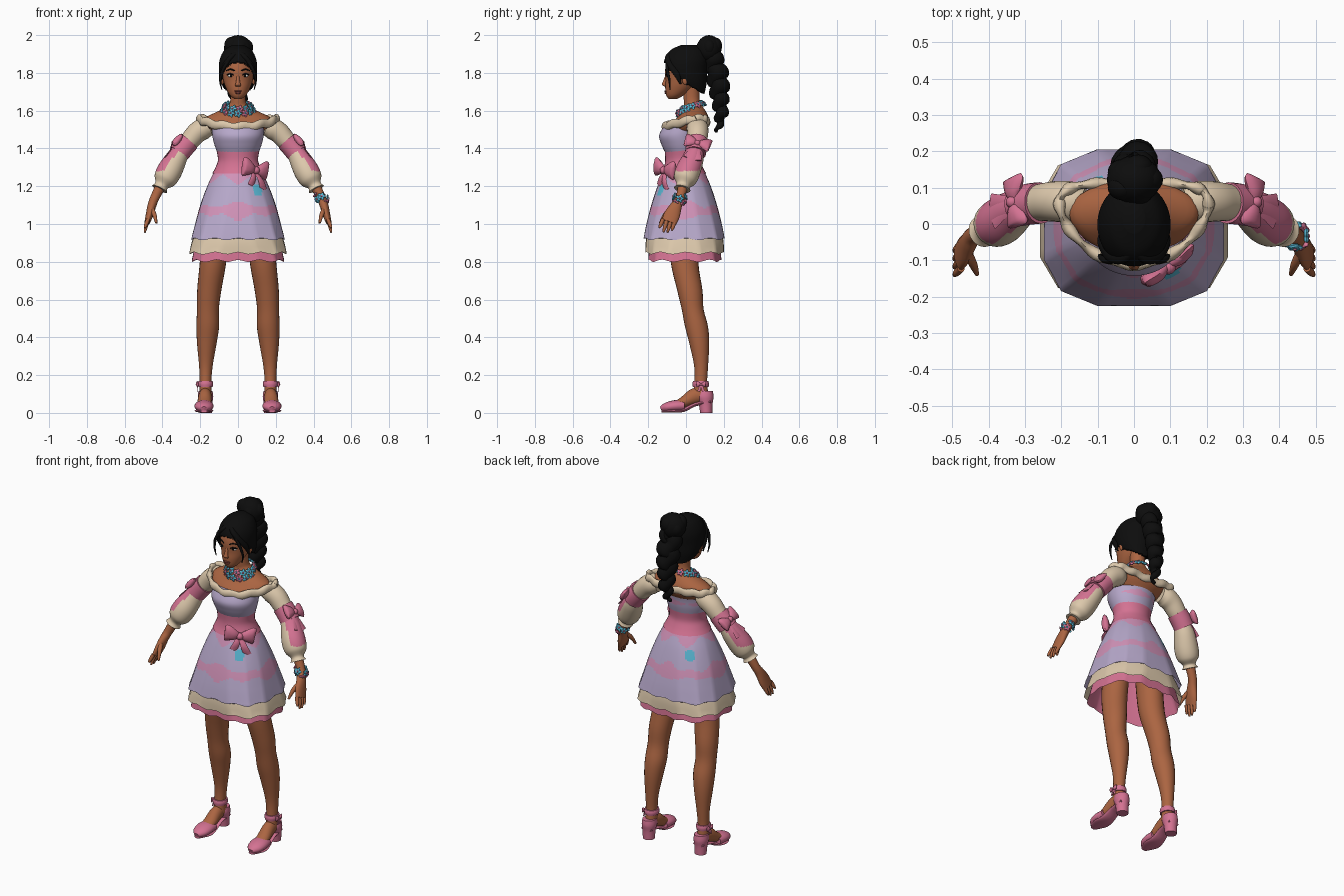
import bpy, bmesh, math
from math import sin, cos, pi
from mathutils import Vector, Matrix

if "Cube" in bpy.data.objects:
    bpy.data.objects.remove(bpy.data.objects["Cube"])


def material(name, *rgb):
    m = bpy.data.materials.new(name)
    m.use_nodes = True
    m.diffuse_color = (*rgb, 1)
    m.node_tree.nodes["Principled BSDF"].inputs["Base Color"].default_value = (*rgb, 1)
    return m


SKIN = material("warm brown skin", .41, .13, .054)
HAIR = material("black hair", .004, .004, .004)
LILAC = material("lilac cloth", .47, .39, .59)
PINK = material("rose pink cloth", .66, .17, .29)
ROSY = material("pale rose print", .64, .29, .48)
CREAM = material("cream cloth", .72, .58, .41)
TEAL = material("turquoise", .10, .48, .66)
LIPS = material("dark lips", .25, .06, .045)
WHITE = material("eye white", .75, .72, .68)
parts = []


def finish(name, bm, mats):
    mesh = bpy.data.meshes.new(name)
    bm.to_mesh(mesh)
    bm.free()
    for m in mats:
        mesh.materials.append(m)
    ob = bpy.data.objects.new(name, mesh)
    bpy.context.collection.objects.link(ob)
    parts.append(ob)
    return ob


def spline(st, n):
    """Catmull-Rom through the stations, n steps per span."""
    out = []
    for i in range(len(st) - 1):
        p, q, r, s = st[max(i - 1, 0)], st[i], st[i + 1], st[min(i + 2, len(st) - 1)]
        for k in range(n):
            t = k / n
            out.append([b + .5 * t * (c - a + t * (2*a - 5*b + 4*c - d + t * (3 * (b - c) + d - a)))
                        for a, b, c, d in zip(p, q, r, s)])
    return out + [list(st[-1])]


def circle(t, f):
    return cos(t), sin(t)


def loft(name, stations, *mats, seg=20, steps=4, ref=(1, 0, 0), flat=False,
         cap=True, keep=None, rule=None, shape=circle):
    """Skin ellipses (x, y, z, a, b) along a path; flat keeps them horizontal."""
    rows = spline([s if len(s) == 5 else (*s, s[-1]) for s in stations], steps)
    pts = [Vector(r[:3]) for r in rows]
    bm, rings = bmesh.new(), []
    for i, r in enumerate(rows):
        u, v = Vector((1, 0, 0)), Vector((0, 1, 0))
        if not flat:
            t = (pts[min(i + 1, len(pts) - 1)] - pts[max(i - 1, 0)]).normalized()
            u = (Vector(ref) - t * t.dot(Vector(ref))).normalized()
            v = t.cross(u)
        ring = []
        for j in range(seg):
            c, s = shape(2 * pi * j / seg, i / (len(rows) - 1))
            ring.append(bm.verts.new(pts[i] + u * c * max(r[3], .001) + v * s * max(r[4], .001)))
        rings.append(ring)
    for a, b in zip(rings, rings[1:]):
        for j in range(seg):
            k = (j + 1) % seg
            bm.faces.new((a[j], a[k], b[k], b[j]))
    if cap:
        bm.faces.new(rings[0])
        bm.faces.new(rings[-1])
    bmesh.ops.recalc_face_normals(bm, faces=bm.faces)
    for f in list(bm.faces):
        c = f.calc_center_median()
        if rule:
            f.material_index = rule(c)
        if keep and not keep(c):
            bm.faces.remove(f)
    return finish(name, bm, mats)


def ball(name, c, r, mat):
    bm = bmesh.new()
    m = Matrix.Translation(c) @ Matrix.Diagonal((*r, 1))
    bmesh.ops.create_uvsphere(bm, u_segments=20, v_segments=12, radius=1, matrix=m)
    return finish(name, bm, [mat])


def flowers(name, spots, center, r):
    """Domed five-petal blossoms facing away from center, every third one pink."""
    bm, seg = bmesh.new(), 30
    for i, p in enumerate(map(Vector, spots)):
        turn = (p - Vector(center)).to_track_quat('Z', 'Y')
        first = len(bm.faces)
        rings = []
        for size, lobe, height in ((.7, .2, -.3), (1, .22, 0), (.8, .2, .28), (.3, 0, .3), (.2, 0, .5)):
            rings.append([bm.verts.new(p + turn @ Vector((cos(t), sin(t), 0)) * r * size * (1 + lobe * cos(5 * t))
                          + turn @ Vector((0, 0, r * height))) for t in (2 * pi * j / seg for j in range(seg))])
        for k, (a, b) in enumerate(zip(rings, rings[1:])):
            for j in range(seg):
                n = (j + 1) % seg
                bm.faces.new((a[j], a[n], b[n], b[j])).material_index = (i % 3 == 1) ^ (k == 3)
        bm.faces.new(rings[-1]).material_index = i % 3 != 1
        bm.faces.new(rings[0][::-1]).material_index = i % 3 == 1
    finish(name, bm, [TEAL, PINK])


def bow(name, c, u, v, size, tails, width):
    c, u, v = Vector(c), Vector(u).normalized(), Vector(v).normalized()
    n = u.cross(v)
    at = lambda i, j, k, a, b: (*(c + (u * i + v * j + n * k) * size), a * size, b * size)
    for s, side in ((1, "a"), (-1, "b")):
        loft(name + "_loop_" + side, [at(0, 0, 0, .15, .12), at(.4*s, .05, .05, .4, .25),
             at(.85*s, .1, 0, .6, .24), at(s, .1, 0, .5, .08)], PINK, seg=10, ref=v)
    for i, (dx, dy, dn) in enumerate(tails):
        loft(f"{name}_tail_{i}", [at(0, 0, -.1, width*.5, .06), at(dx*.5, dy*.5, dn, width*.8, .06),
             at(dx, dy, dn, width, .06)], PINK, seg=8, ref=u)
    ball(name + "_knot", c + n * size * .1, [size * .24] * 3, PINK)


# Head and face
loft("head", [(0, -.07, 1.662, .02, .022), (0, -.058, 1.682, .043, .047), (0, -.035, 1.72, .064, .075),
     (0, -.02, 1.76, .077, .088), (0, -.01, 1.82, .085, .1), (0, 0, 1.88, .075, .09),
     (0, 0, 1.92, .04, .05)], SKIN, seg=32, flat=True)
loft("nose", [(0, -.1, 1.79, .008), (0, -.112, 1.755, .01), (0, -.116, 1.737, .015, .011),
     (0, -.108, 1.728, .012, .006)], SKIN, flat=True)
ball("upper_lip", (0, -.107, 1.703), (.021, .007, .005), LIPS)
ball("lower_lip", (0, -.105, 1.694), (.017, .008, .006), LIPS)
for s, side in ((1, "left"), (-1, "right")):
    ball(side + "_eye", (s * .038, -.093, 1.785), (.017, .009, .008), WHITE)
    ball(side + "_iris", (s * .037, -.1, 1.785), (.007, .004, .007), HAIR)
    loft(side + "_lash", [(s * .02, -.103, 1.787, .003), (s * .038, -.103, 1.795, .004),
         (s * .058, -.09, 1.79, .003)], HAIR, seg=8)
    loft(side + "_brow", [(s * .016, -.107, 1.811, .003), (s * .04, -.101, 1.819, .004),
         (s * .063, -.084, 1.812, .002)], HAIR, seg=8, ref=(0, 0, 1))
    ball(side + "_ear", (s * .083, -.005, 1.765), (.01, .016, .028), SKIN)

# Hair: cap, swept bangs, bun and wavy ponytail
hair = loft("hair_cap", [(0, .045, 1.685, .06, .052), (0, .02, 1.75, .09, .09), (0, 0, 1.81, .1, .112),
            (0, 0, 1.87, .097, .114), (0, .008, 1.92, .072, .09), (0, .015, 1.948, .03, .04)],
            HAIR, seg=64, steps=10, flat=True,
            keep=lambda c: c.z > 1.74 - c.y * (1 if c.y < 0 else .5))
shell = hair.modifiers.new("thickness", 'SOLIDIFY')
shell.thickness, shell.offset = .022, -1
for s, side in ((1, "left"), (-1, "right")):
    loft(side + "_bangs", [(0, -.07, 1.91, .012), (s*.034, -.093, 1.885, .017, .014), (s*.068, -.084, 1.845, .018, .013),
         (s*.09, -.05, 1.795, .016, .01), (s*.093, -.028, 1.74, .004)], HAIR, ref=(0, 1, 0))
    loft(side + "_loose_strand", [(s*.045, -.1, 1.87, .008), (s*.078, -.1, 1.82, .009),
         (s*.094, -.088, 1.76, .006), (s*.085, -.085, 1.71, .002)], HAIR, seg=8)
ball("hair_bun", (0, .122, 1.927), (.075, .066, .073), HAIR)
for i in range(5):
    t = i * pi * .4
    ball("bun_curl", (.04 * cos(t), .122 + .035 * sin(t), 1.935 + .012 * sin(2 * t)), (.04, .036, .045), HAIR)
tail = spline([(0, .14, 1.88, .05), (0, .168, 1.78, .052), (0, .178, 1.68, .042),
               (0, .185, 1.58, .03), (0, .165, 1.49, .008)], 12)
loft("ponytail", [(x + .012 * sin(i * .75), y + .008 * cos(i * .75), z, r * (1 + .16 * sin(i * 1.5)))
     for i, (x, y, z, r) in enumerate(tail)], HAIR, steps=2)

# Neck, shoulders and bodice
loft("neck_and_shoulders", [(0, .03, 1.73, .042, .043), (0, .03, 1.66, .04, .042), (0, .038, 1.625, .055, .048),
     (0, .04, 1.595, .11, .066), (0, .035, 1.56, .175, .085), (0, .015, 1.52, .165, .1),
     (0, 0, 1.48, .12, .09)], SKIN, seg=32, flat=True)
loft("bodice", [(0, -.005, 1.525, .137, .108), (0, -.026, 1.47, .136, .116), (0, -.024, 1.42, .125, .106),
     (0, -.018, 1.37, .106, .088)], LILAC, ROSY, seg=48, steps=8, flat=True,
     rule=lambda c: c.y > .02 and abs(c.z - 1.45) < .018 * abs(sin(18 * c.x + 1)))
loft("waist_sash", [(0, -.018, 1.39, .114, .095), (0, -.018, 1.34, .106, .092), (0, -.014, 1.30, .119, .103),
     (0, -.012, 1.268, .136, .119)], PINK, seg=32, flat=True, cap=False)
ring = [2 * pi * i / 72 for i in range(73)]
loft("neckline_ruffle", [(.205 * cos(t), .112 * sin(t) + .055 * cos(t)**2,
     1.527 + .028 * cos(t)**2 + .012 * sin(t) + .005 * sin(12 * t), .023, .014 + .004 * cos(12 * t))
     for t in ring], CREAM, seg=12, steps=1, ref=(0, 0, 1))


# Layered skirt, round at the waist, spreading to a wavy twelve-sided hem
def panels(t, f):
    step = pi / 6
    k = math.floor(t / step - .5) + .5
    w = t / step - k
    corner = [[math.copysign(abs(g(a * step)) ** .67, g(a * step)) for g in (cos, sin)] for a in (k, k + 1)]
    return [g(t) * (1 - f) + f * (p * (1 - w) + q * w) for p, q, g in zip(*corner, (cos, sin))]


def print_rule(c):
    t = math.atan2(c.y, c.x)
    for x, y in ((.1, -.13), (-.11, .12)):
        if (c.x - x)**2 + (c.y - y)**2 + .6 * (c.z - 1.175)**2 < .028**2:
            return 2
    band = abs(c.z - 1.072 - .006 * sin(9 * t)) < .01 + .03 * abs(cos(2 * t)) + .01 * cos(8 * t)
    return int(band or c.z > 1.235 + .025 * sin(5 * t))


def skirt(name, rows, *mats, **kw):
    ob = loft(name, rows, *mats, seg=96, flat=True, cap=False, shape=panels, **kw)
    for v in ob.data.vertices:
        if v.co.z < rows[-1][2] + .001:
            v.co.z += .006 * cos(12 * math.atan2(v.co.y, v.co.x))


skirt("skirt", [(0, -.012, 1.285, .122, .106), (0, -.01, 1.2, .164, .142), (0, -.01, 1.1, .202, .176),
      (0, -.01, 1.0, .231, .203), (0, -.01, .92, .253, .22)], LILAC, ROSY, TEAL, steps=12, rule=print_rule)
skirt("cream_underskirt", [(0, -.007, 1.05, .19, .165), (0, -.007, .93, .24, .205), (0, -.007, .845, .264, .212)], CREAM)
skirt("pink_petticoat", [(0, -.006, 1.2, .13, .11), (0, -.006, .95, .215, .18), (0, -.006, .805, .25, .198)], PINK)
bow("waist_bow", (.09, -.112, 1.285), (.77, .6, -.15), (.1, 0, 1), .084, [(-.35, -1.0, .15), (.6, -1.15, .3)], .26)

# Limbs, built on both sides
for s, side in ((1, "left"), (-1, "right")):
    Y = (0, 1, 0)
    loft(side + "_upper_sleeve", [(s*.14, .055, 1.515, .045), (s*.175, .06, 1.508, .057), (s*.215, .062, 1.485, .056),
         (s*.25, .06, 1.447, .052), (s*.285, .055, 1.41, .046)], CREAM, ref=Y)
    loft(side + "_sleeve_band", [(s*.258, .058, 1.44, .057), (s*.287, .055, 1.407, .057),
         (s*.312, .05, 1.375, .056)], PINK, ref=Y)
    # Lower puff with a pink panel along its outer side
    loft(side + "_lower_sleeve", [(s*.30, .05, 1.395, .045), (s*.33, .035, 1.34, .058), (s*.363, .01, 1.28, .066),
         (s*.388, -.005, 1.235, .06), (s*.405, -.015, 1.205, .036), (s*.415, -.02, 1.185, .044)], CREAM, PINK,
         ref=Y, seg=32, steps=8, rule=lambda c: c.z > 1.28 and .77 * abs(c.x) + .6 * c.z > 1.075)
    bow(side + "_sleeve_bow", (s*.33, .06, 1.425), (.1, s*.95, -.24*s), (-s*.6, .25, .75), .07,
        [(-.4, -1.5, -.05), (.4, -1.5, -.05)], .34)
    # Forearm, palm and fingers
    loft(side + "_forearm_and_palm", [(s*.40, -.012, 1.22, .029), (s*.44, -.03, 1.14, .024), (s*.455, -.05, 1.10, .03, .023),
         (s*.468, -.073, 1.05, .042, .02), (s*.48, -.09, 1.01, .04, .015)], SKIN, ref=Y)
    for k, low in enumerate((.98, .957, .955, .965)):
        y = -.122 + k * .022
        loft(f"{side}_finger_{k}", [(s*.476, y, 1.025, .011), (s*.488, y - .012, (1.01 + low) / 2, .010),
             (s*.494, y - .02, low, .005)], SKIN, seg=10, ref=Y)
    loft(side + "_thumb", [(s*.46, -.075, 1.085, .014), (s*.443, -.11, 1.05, .012),
         (s*.432, -.138, 1.005, .006)], SKIN, seg=10)
    # Leg and foot
    loft(side + "_leg", [(s*.115, -.01, .98, .07, .08), (s*.132, -.008, .8, .07, .073), (s*.152, .02, .65, .064, .067),
         (s*.159, .035, .55, .058, .058), (s*.16, .055, .46, .06, .061), (s*.165, .07, .37, .052, .053),
         (s*.17, .08, .25, .036, .037), (s*.172, .078, .16, .031, .034), (s*.172, .078, .09, .034, .042)],
         SKIN, seg=24, flat=True)
    loft(side + "_foot", [(s*.172, .11, .09, .028, .03), (s*.174, .05, .09, .034, .042), (s*.177, -.01, .058, .038, .03),
         (s*.18, -.07, .03, .038, .02)], SKIN)
    # Shoe
    loft(side + "_shoe_toe", [(s*.178, -.01, .038, .046, .03), (s*.18, -.06, .036, .051, .031),
         (s*.18, -.105, .029, .042, .025), (s*.18, -.133, .02, .016, .014)], PINK)
    loft(side + "_sole", [(s*.18, -.13, .01, .018, .008), (s*.18, -.07, .011, .049, .01), (s*.178, -.01, .016, .042, .01),
         (s*.174, .05, .045, .036, .01), (s*.172, .13, .06, .034, .01)], PINK)
    loft(side + "_heel", [(s*.172, .107, 0, .033, .032), (s*.172, .104, .05, .036, .037),
         (s*.172, .1, .085, .041, .046), (s*.172, .1, .115, .037, .042)], PINK, flat=True)
    loft(side + "_ankle_strap", [(s*.172, .078, .138, .038, .042), (s*.172, .078, .153, .041, .044),
         (s*.172, .078, .168, .038, .041)], PINK, flat=True)
    bow(side + "_ankle_bow", (s*.215, .08, .15), (0, s, 0), (0, 0, 1), .026, [(-.5, -1.4, 0), (.5, -1.4, 0)], .3)

# Blossom necklace and bracelet
for row, count in ((0, 13), (1, 7)):
    arc = [2 * pi * i / count if row == 0 else pi * (1.1 + .8 * i / (count - 1)) for i in range(count)]
    flowers(f"necklace_row_{row}", [((.076 + .016 * row) * cos(t), .034 + (.06 + .022 * row) * sin(t),
            1.625 + .016 * sin(t) - .024 * row) for t in arc], (0, .03, 1.58), .019)
flowers("left_bracelet", [(.443 + .031 * cos(t), -.033 + .031 * sin(t), 1.135 - .012 * cos(t) + .012 * (-1)**i)
        for i, t in enumerate(2 * pi * k / 8 for k in range(8))], (.443, -.033, 1.135), .019)

# Smooth shading that keeps hard edges
bpy.ops.object.select_all(action='DESELECT')
for ob in parts:
    ob.select_set(True)
bpy.context.view_layer.objects.active = parts[0]
bpy.ops.object.shade_smooth_by_angle(angle=math.radians(50))
